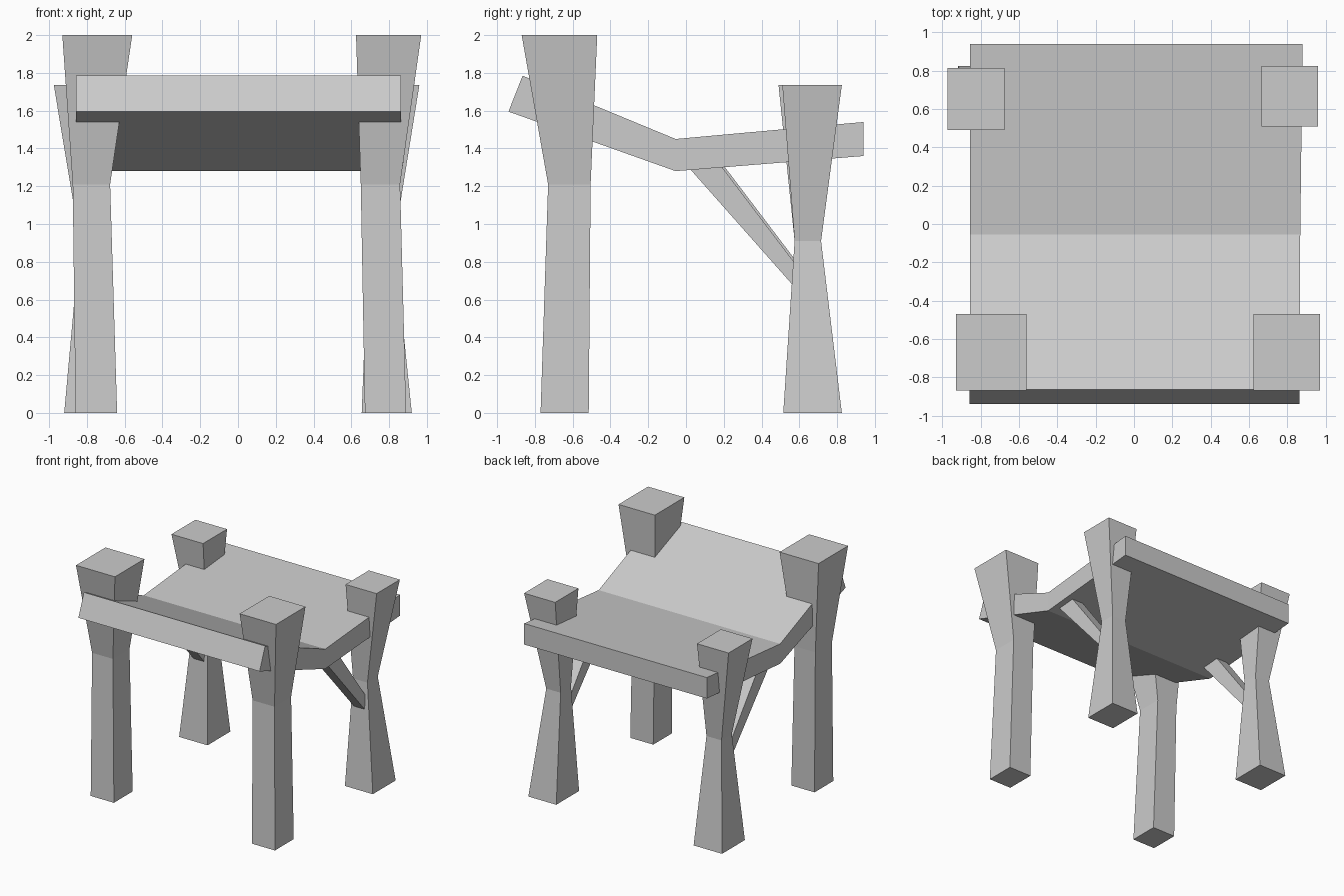
import bpy

if "Cube" in bpy.data.objects:
    bpy.data.objects.remove(bpy.data.objects["Cube"])


def make(name, verts, faces):
    mesh = bpy.data.meshes.new(name)
    mesh.from_pydata(verts, [], faces)
    mesh.update()
    obj = bpy.data.objects.new(name, mesh)
    bpy.context.collection.objects.link(obj)
    return obj


def post(name, rings):
    """Square post lofted through rings of (z, x0, x1, y0, y1)."""
    verts, faces = [], [(3, 2, 1, 0)]
    for z, x0, x1, y0, y1 in rings:
        verts += [(x0, y0, z), (x1, y0, z), (x1, y1, z), (x0, y1, z)]
    for r in range(len(rings) - 1):
        for i in range(4):
            a, b = r * 4 + i, r * 4 + (i + 1) % 4
            faces.append((a, b, b + 4, a + 4))
    t = 4 * (len(rings) - 1)
    faces.append((t, t + 1, t + 2, t + 3))
    return make(name, verts, faces)


def slab(name, stations):
    """Bar lofted along y; station = (x0, x1, top (y, z), bottom (y, z))."""
    verts, faces = [], [(0, 1, 2, 3)]
    for x0, x1, (ty, tz), (by, bz) in stations:
        verts += [(x0, by, bz), (x1, by, bz), (x1, ty, tz), (x0, ty, tz)]
    for s in range(len(stations) - 1):
        for i in range(4):
            a, b = s * 4 + i, s * 4 + (i + 1) % 4
            faces.append((b, a, a + 4, b + 4))
    t = 4 * (len(stations) - 1)
    faces.append((t + 3, t + 2, t + 1, t))
    return make(name, verts, faces)


# Bent seat
slab("seat", [
    (-0.858, 0.863, (-0.865, 1.785), (-0.94, 1.595)),
    (-0.857, 0.868, (-0.055, 1.45), (-0.055, 1.28)),
    (-0.856, 0.88, (0.94, 1.54), (0.94, 1.36)),
])

# Front legs, flaring at the top
post("front_leg_left", [
    (0, -0.86, -0.64, -0.77, -0.515),
    (1.21, -0.875, -0.677, -0.73, -0.505),
    (2, -0.93, -0.56, -0.87, -0.47),
])
post("front_leg_right", [
    (0, 0.672, 0.89, -0.77, -0.515),
    (1.21, 0.65, 0.858, -0.73, -0.505),
    (2, 0.625, 0.97, -0.87, -0.47),
])

# Back legs, pinched in the middle
post("back_leg_left", [
    (0, -0.92, -0.65, 0.515, 0.825),
    (0.91, -0.838, -0.695, 0.575, 0.715),
    (1.735, -0.975, -0.675, 0.49, 0.815),
])
post("back_leg_right", [
    (0, 0.655, 0.92, 0.515, 0.825),
    (0.91, 0.69, 0.827, 0.575, 0.715),
    (1.735, 0.665, 0.96, 0.51, 0.825),
])

# Diagonal braces from back legs to seat
for side, cx, drop in (("left", -0.765, 0.0), ("right", 0.76, 0.02)):
    slab("brace_" + side, [
        (cx - 0.055, cx + 0.055, (0.18, 1.335 - drop), (0.0, 1.335 - drop)),
        (cx - 0.05, cx + 0.05, (0.62, 0.755 - drop), (0.62, 0.615)),
    ])
